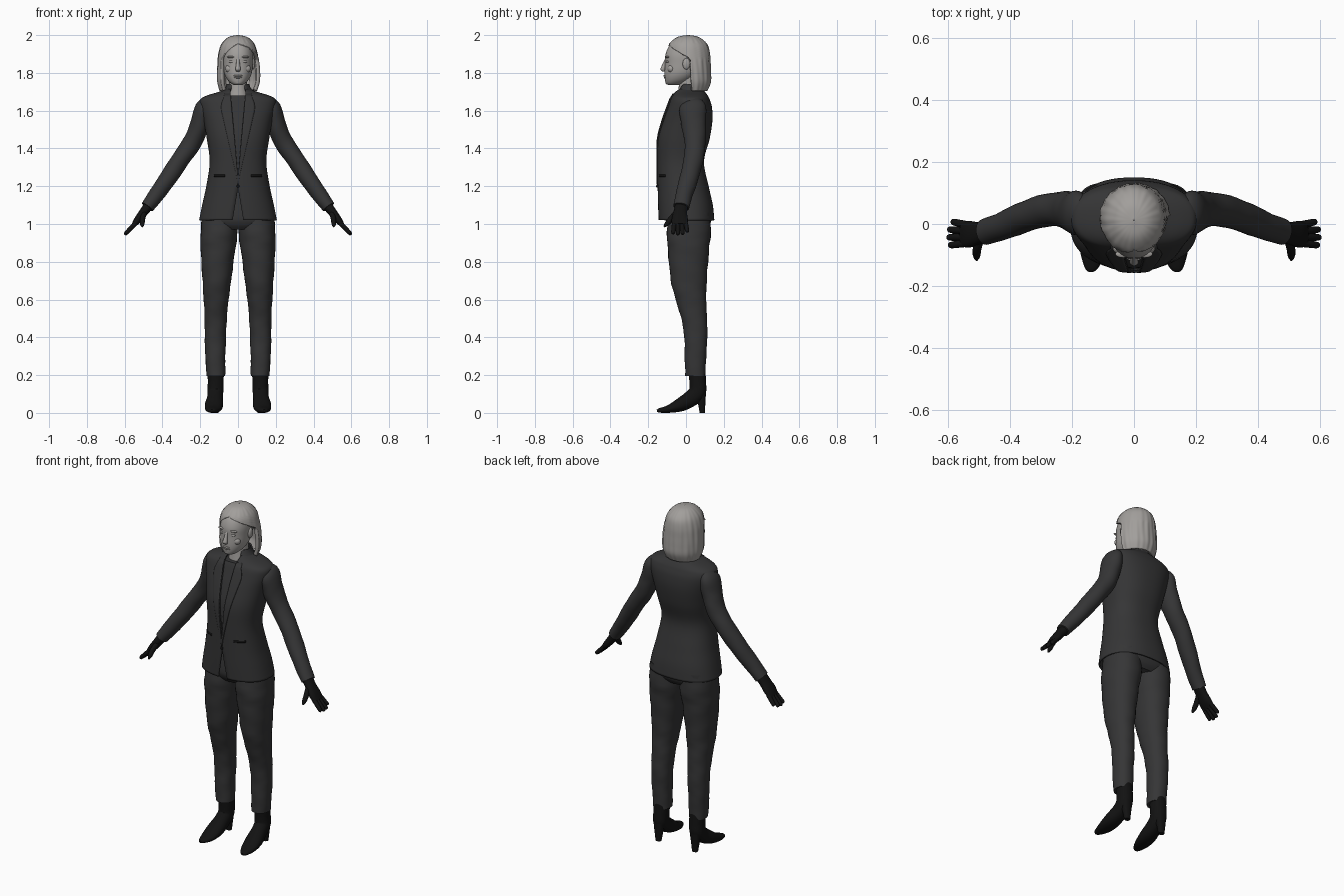
import bpy, bmesh, math
from mathutils import Vector, Matrix

cube = bpy.data.objects.get("Cube")
if cube:
    bpy.data.objects.remove(cube)


def material(name, rgb):
    m = bpy.data.materials.new(name)
    m.use_nodes = True
    m.diffuse_color = (*rgb, 1)
    bsdf = next(n for n in m.node_tree.nodes if n.type == 'BSDF_PRINCIPLED')
    bsdf.inputs["Base Color"].default_value = (*rgb, 1)
    return m


PALE = material("pale_grey", (.36, .345, .33))
SUIT = material("charcoal_cloth", (.036, .036, .037))
BLACK = material("black_leather", (.006, .006, .006))


def finish(name, bm, mat, mirror=False, thick=0):
    mesh = bpy.data.meshes.new(name)
    bm.to_mesh(mesh)
    bm.free()
    for p in mesh.polygons:
        p.use_smooth = True
    mesh.set_sharp_from_angle(angle=math.radians(45))
    mesh.materials.append(mat)
    ob = bpy.data.objects.new(name, mesh)
    bpy.context.collection.objects.link(ob)
    if thick:
        ob.modifiers.new("thickness", 'SOLIDIFY').thickness = thick
    if mirror:
        ob.modifiers.new("mirror", 'MIRROR')
    return ob


def smooth_rows(rows, steps=5):
    """Pass a spline through the rows."""
    out = []
    for i in range(len(rows) - 1):
        p0, p1, p2, p3 = (rows[max(0, min(len(rows) - 1, i + d))] for d in (-1, 0, 1, 2))
        for k in range(steps):
            t = k / steps
            out.append([b + .5 * t * (c - a + t * (2*a - 5*b + 4*c - d + t * (3*(b - c) + d - a)))
                        for a, b, c, d in zip(p0, p1, p2, p3)])
    return out + [list(rows[-1])]


def power(v, e):
    return math.copysign(abs(v) ** e, v)


def loft(name, rows, mat, n=24, p=2, flat=False, gap=None, ripple=None, mirror=False, thick=0):
    """Skin rows of (x, y, z, half width, half depth); a gap leaves the front open."""
    rows = smooth_rows(rows)
    bm = bmesh.new()
    rings = []
    for i, (x, y, z, a, b) in enumerate(rows):
        u, v = Vector((1, 0, 0)), Vector((0, 1, 0))
        if not flat:
            before, after = rows[max(i - 1, 0)], rows[min(i + 1, len(rows) - 1)]
            t = (Vector(after[:3]) - Vector(before[:3])).normalized()
            u = (u - t * t.x).normalized()
            v = u.cross(t)
        a, b = max(a, .002), max(b, .002)
        left, right = gap(z, a) if gap else (0, 0)
        ring = []
        for j in range(n + 1 if gap else n):
            ang = left + (math.tau - left - right) * j / n
            r = 1 + ripple(ang, z) if ripple else 1
            co = Vector((x, y, z)) + u * a * r * power(math.sin(ang), 2 / p) \
                - v * b * r * power(math.cos(ang), 2 / p)
            co.z = max(co.z, 0)
            ring.append(bm.verts.new(co))
        rings.append(ring)
    for r0, r1 in zip(rings, rings[1:]):
        for j in range(n):
            k = (j + 1) % len(r0)
            bm.faces.new((r0[j], r1[j], r1[k], r0[k]))
    if gap:
        bmesh.ops.remove_doubles(bm, verts=bm.verts, dist=.0002)
    else:
        bm.faces.new(rings[0])
        bm.faces.new(rings[-1])
        bmesh.ops.recalc_face_normals(bm, faces=bm.faces)
    return finish(name, bm, mat, mirror, thick)


def ellipsoid(name, loc, size, mat, mirror=False):
    bm = bmesh.new()
    bmesh.ops.create_uvsphere(bm, u_segments=20, v_segments=12, radius=1,
                              matrix=Matrix.Translation(loc) @ Matrix.Diagonal((*size, 1)))
    return finish(name, bm, mat, mirror)


# Jacket body: height, half width, front, back
BOX = 2.35
profile = [(1.715, .06, -.045, .085), (1.7, .1, -.06, .1), (1.68, .165, -.075, .115),
           (1.66, .198, -.085, .125), (1.62, .2, -.1, .137), (1.55, .183, -.125, .14),
           (1.45, .165, -.15, .125), (1.33, .15, -.152, .095), (1.2, .168, -.15, .12),
           (1.1, .19, -.148, .142), (1.02, .206, -.145, .15)]
torso = [(0, (f + k) / 2, z, w, (k - f) / 2) for z, w, f, k in profile]


def opening(z):
    return max(0, .17 * (1.19 - z), .09 * (z - 1.25))


def jacket_gap(z, a):
    t = math.asin(min(.9, opening(z) / a) ** (BOX / 2))
    return t, t


loft("jacket_body", torso, SUIT, n=64, p=BOX, flat=True, gap=jacket_gap, thick=.008)
loft("blouse", [(x, y, z, a * .93, b * .93) for x, y, z, a, b in torso if 1.2 <= z <= 1.68],
     SUIT, n=40, p=BOX, flat=True)
loft("jacket_collar", [(0, .03, 1.742, .06, .056), (0, .025, 1.72, .068, .066),
                       (0, .02, 1.69, .09, .08)],
     SUIT, n=32, flat=True, gap=lambda z, a: (.6, .6), thick=.008)

# Plates that follow the jacket front
fine_torso = smooth_rows(torso)


def front_y(x, z):
    for hi, lo in zip(fine_torso, fine_torso[1:]):
        if lo[2] <= z <= hi[2]:
            t = (hi[2] - z) / (hi[2] - lo[2])
            _, y, _, a, b = (h + (l - h) * t for h, l in zip(hi, lo))
            return y - b * (1 - min(1, abs(x) / a) ** BOX) ** (1 / BOX)
    return 0


def patch(name, z0, z1, inner, outer, mat, lift=.005, rows=20, cols=6):
    bm = bmesh.new()
    grid = []
    for i in range(rows + 1):
        z = z0 + (z1 - z0) * i / rows
        xs = [inner(z) + (outer(z) - inner(z)) * j / cols for j in range(cols + 1)]
        grid.append([bm.verts.new((x, front_y(x, z) - lift, z)) for x in xs])
    for g, h in zip(grid, grid[1:]):
        for j in range(cols):
            bm.faces.new((g[j], g[j + 1], h[j + 1], h[j]))
    return finish(name, bm, mat, mirror=True, thick=.006)


patch("lapels", 1.21, 1.69, opening,
      lambda z: opening(z) + .002 + min(.14 * (z - 1.21), .055, .03 + .5 * max(0, 1.68 - z)), SUIT)
patch("pocket_flaps", 1.25, 1.262, lambda z: .07, lambda z: .128, BLACK, lift=.001, rows=2)
ellipsoid("jacket_button", (0, -.152, 1.2), (.008, .006, .008), BLACK)


# Sleeves and trousers with soft folds
def folds(ang, z):
    return .014 * math.sin(2 * ang + 48 * z) + .008 * math.sin(3 * ang - 90 * z)


loft("sleeves", [(.16, .03, 1.65, .025, .05), (.182, .035, 1.615, .046, .07),
                 (.202, .04, 1.53, .05, .066), (.238, .048, 1.44, .05, .056),
                 (.302, .04, 1.345, .048, .052), (.372, .015, 1.24, .046, .049),
                 (.432, -.01, 1.155, .041, .045), (.48, -.025, 1.09, .036, .042)],
     SUIT, n=28, ripple=folds, mirror=True)
loft("trouser_seat", [(0, .015, 1.2, .13, .1), (0, .015, 1.05, .19, .12),
                      (0, .015, 1, .185, .113), (0, .015, .97, .14, .09)],
     SUIT, n=40, p=2.3, flat=True)
loft("trouser_legs", [(.095, .018, 1.06, .093, .11), (.1, .015, .95, .098, .116),
                      (.107, .013, .85, .09, .108), (.112, .015, .7, .076, .095),
                      (.116, .026, .6, .066, .081), (.118, .043, .5, .059, .068),
                      (.12, .052, .4, .056, .061), (.12, .05, .3, .053, .057),
                      (.117, .049, .195, .049, .053)],
     SUIT, n=32, p=2.2, flat=True, ripple=folds, mirror=True)

# Ankle boots
loft("boots", [(.118, .058, .22, .043, .045), (.118, .062, .16, .042, .044),
               (.12, .06, .11, .042, .045), (.122, .025, .075, .042, .043),
               (.127, -.03, .043, .048, .036), (.132, -.09, .021, .042, .021),
               (.138, -.14, .013, .022, .012), (.139, -.154, .011, .008, .006)],
     BLACK, n=28, p=2.2, mirror=True)
loft("boot_heels", [(.119, .074, .11, .034, .032), (.12, .082, .06, .025, .021),
                    (.12, .086, 0, .016, .014)],
     BLACK, n=20, p=2.5, flat=True, mirror=True)

# Gloved hands
loft("palms", [(.468, -.023, 1.105, .027, .034), (.5, -.03, 1.062, .023, .036),
               (.53, -.033, 1.022, .02, .043), (.553, -.033, .994, .012, .04)],
     BLACK, n=20, p=2.4, mirror=True)
for i, finger in enumerate(("index", "middle", "ring", "little")):
    y0, y1, reach = -.062 + .02 * i, -.068 + .025 * i, (.95, 1.04, 1, .8)[i]
    path = [(0, y0, .012), (.5, (y0 + y1) / 2, .012), (.92, y1, .01), (1, y1, .003)]
    loft(finger + "_fingers", [(.54 + .058 * s * reach, y, 1.006 - .06 * s * reach, r, r)
                               for s, y, r in path], BLACK, n=12, mirror=True)
loft("thumbs", [(.495, -.045, 1.06, .014, .018), (.505, -.078, 1.028, .014, .016),
                (.507, -.102, 1, .012, .012), (.507, -.116, .985, .004, .004)],
     BLACK, n=12, mirror=True)

# Head and neck
loft("head", [(0, 0, 1.98, .03, .04), (0, 0, 1.95, .068, .084), (0, -.005, 1.9, .08, .103),
              (0, -.01, 1.85, .079, .101), (0, -.024, 1.8, .073, .09),
              (0, -.042, 1.765, .057, .07), (0, -.06, 1.742, .034, .045),
              (0, -.062, 1.735, .015, .025)],
     PALE, n=36, p=2.15, flat=True)
loft("neck", [(0, .025, 1.82, .05, .055), (0, .012, 1.73, .048, .05), (0, .005, 1.66, .06, .052)],
     PALE, flat=True)
loft("nose", [(0, -.105, 1.875, .008, .006), (0, -.114, 1.845, .01, .011),
              (0, -.122, 1.82, .014, .013), (0, -.117, 1.808, .01, .008)],
     PALE, n=16, flat=True)
for name, z, depth in (("upper_lip", 1.785, -.111), ("lower_lip", 1.776, -.109)):
    ellipsoid(name, (0, depth, z), (.023, .008, .0055), PALE)
ellipsoid("chin", (0, -.09, 1.752), (.024, .02, .015), PALE)
ellipsoid("eyes", (.032, -.095, 1.86), (.017, .011, .008), PALE, True)
ellipsoid("brows", (.034, -.097, 1.884), (.026, .012, .006), PALE, True)
ellipsoid("cheeks", (.042, -.078, 1.822), (.026, .02, .022), PALE, True)
ellipsoid("ears", (.08, .002, 1.848), (.011, .02, .03), PALE, True)


# Bob hair, swept forward on one side and back behind the ear on the other
def hair_gap(z, a):
    s = max(0, min(1, (1.955 - z) / .08)) ** .7
    return 1.65 * s, .95 * s


loft("hair", [(0, .012, 2, .002, .002), (0, .011, 1.993, .042, .048), (0, .011, 1.975, .07, .08),
              (0, .011, 1.945, .092, .106), (0, .013, 1.9, .105, .115), (.002, .017, 1.85, .112, .114),
              (.003, .02, 1.8, .115, .113), (.003, .022, 1.75, .113, .11), (.002, .024, 1.705, .1, .09)],
     PALE, n=96, flat=True, gap=hair_gap, thick=.02,
     ripple=lambda ang, z: .009 * math.sin(22 * ang + 9 * z) + .007 * math.sin(13 * ang - 14 * z) - .01)
